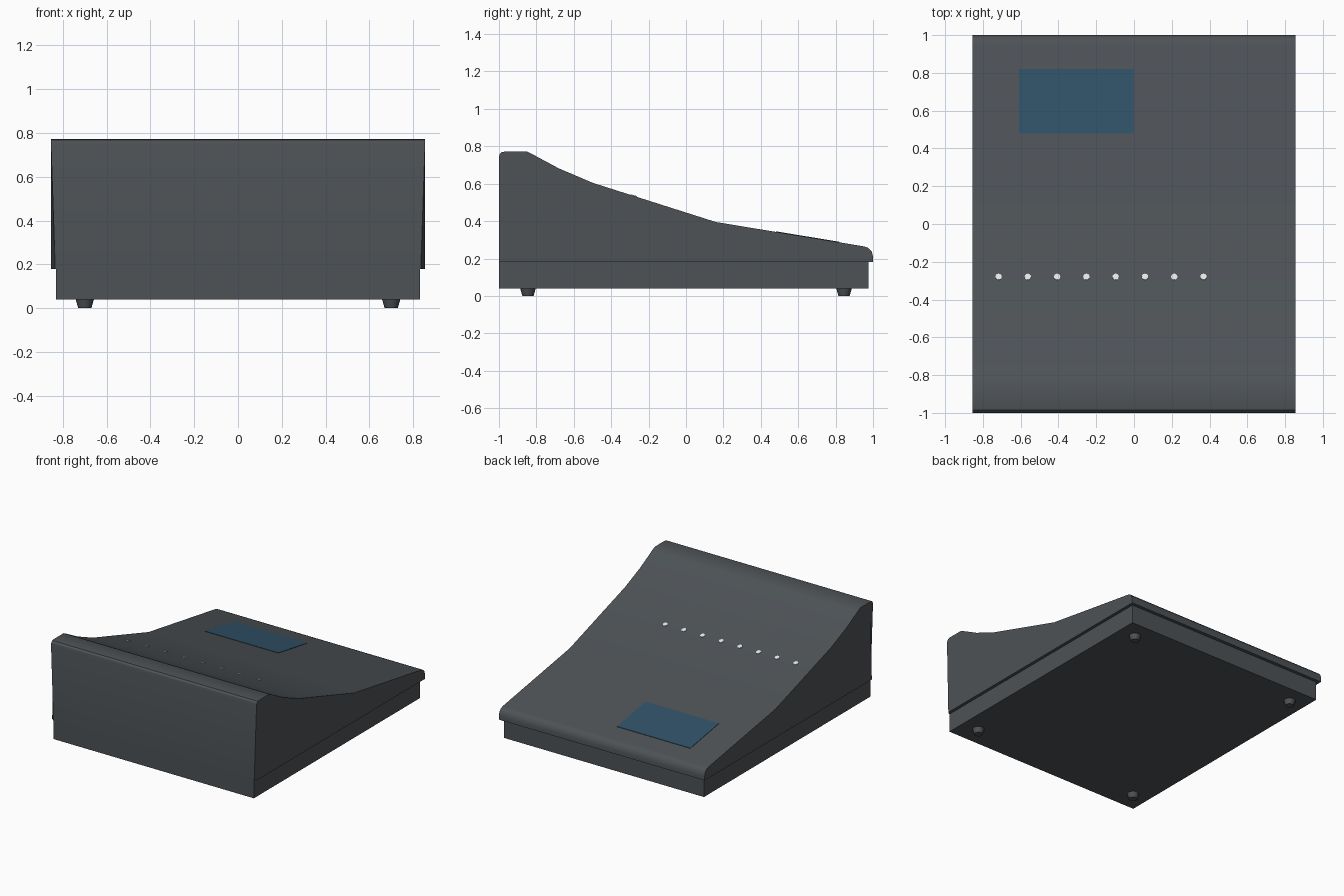
import bpy, bmesh, math
from mathutils import Matrix

if "Cube" in bpy.data.objects:
    bpy.data.objects.remove(bpy.data.objects["Cube"])


def material(name, rgb):
    m = bpy.data.materials.new(name)
    m.diffuse_color = (*rgb, 1)
    m.use_nodes = True
    m.node_tree.nodes["Principled BSDF"].inputs["Base Color"].default_value = m.diffuse_color
    return m


GREY = material("charcoal shell", (0.075, 0.085, 0.093))
BLUE = material("dark blue screen", (0.03, 0.085, 0.14))
WHITE = material("white lamps", (0.8, 0.8, 0.8))


def finish(name, bm, mat, smooth=True):
    bmesh.ops.recalc_face_normals(bm, faces=bm.faces)
    me = bpy.data.meshes.new(name)
    bm.to_mesh(me)
    bm.free()
    ob = bpy.data.objects.new(name, me)
    bpy.context.collection.objects.link(ob)
    me.materials.append(mat)
    if smooth:
        bpy.context.view_layer.objects.active = ob
        ob.select_set(True)
        bpy.ops.object.shade_smooth_by_angle(angle=math.radians(32))
        ob.select_set(False)
    return ob


def side_profile(name, pts, half_width, mat):
    """Extrude a (y, z) outline across x; half_width may depend on z."""
    bm = bmesh.new()
    rings = [[bm.verts.new((s * half_width(y, z), y, z)) for y, z in pts] for s in (-1, 1)]
    n = len(pts)
    bm.faces.new(rings[0])
    bm.faces.new(rings[1][::-1])
    for i in range(n):
        j = (i + 1) % n
        bm.faces.new((rings[0][i], rings[0][j], rings[1][j], rings[1][i]))
    return finish(name, bm, mat)


# Sloped top outline, front to back
TOP = [(-1, 0.74), (-0.996, 0.758), (-0.985, 0.769), (-0.965, 0.772), (-0.85, 0.772),
       (-0.82, 0.757), (-0.68, 0.682), (-0.5, 0.605), (0.16, 0.395), (0.95, 0.265),
       (0.975, 0.257), (0.993, 0.238), (1, 0.21)]


def top_z(y):
    for (y0, z0), (y1, z1) in zip(TOP, TOP[1:]):
        if y0 <= y <= y1:
            return z0 + (z1 - z0) * (y - y0) / (y1 - y0)


# Upper shell; its front corners draw in slightly towards the base
def shell_width(y, z):
    return 0.855 if y > -0.99 else 0.835 + 0.02 * (z - 0.18) / 0.59


side_profile("upper_shell", TOP + [(1, 0.18), (-0.985, 0.18), (-1, 0.18)], shell_width, GREY)

# Lower tray, set in below the shell
side_profile("base_tray", [(-1, 0.19), (0.975, 0.19), (0.975, 0.04), (-1, 0.04)],
             lambda y, z: 0.832, GREY)

# Screen plate lying on the lower slope
tilt = 0.001
bm = bmesh.new()
vs = [bm.verts.new((x, y, top_z(y) + dz)) for dz in (-0.002, 0.003)
      for x, y in ((-0.61, 0.48), (0, 0.48), (0, 0.82), (-0.61, 0.82))]
bm.faces.new(vs[:4][::-1])
bm.faces.new(vs[4:])
for i in range(4):
    j = (i + 1) % 4
    bm.faces.new((vs[i], vs[j], vs[4 + j], vs[4 + i]))
finish("screen", bm, BLUE, False)

# Row of indicator lamps
slope = math.atan2(top_z(-0.2) - top_z(-0.36), 0.16)
for i in range(8):
    bm = bmesh.new()
    place = Matrix.Translation((-0.717 + 0.155 * i, -0.28, top_z(-0.28))) @ Matrix.Rotation(slope, 4, 'X')
    bmesh.ops.create_cone(bm, cap_ends=True, segments=12, radius1=0.017, radius2=0.017,
                          depth=0.008, matrix=place)
    finish(f"lamp_{i + 1}", bm, WHITE)

# Four tapered feet
for x in (-0.7, 0.7):
    for y in (-0.845, 0.845):
        bm = bmesh.new()
        bmesh.ops.create_cone(bm, cap_ends=True, segments=12, radius1=0.03, radius2=0.043,
                              depth=0.045, matrix=Matrix.Translation((x, y, 0.0225)))
        finish("foot", bm, GREY)
